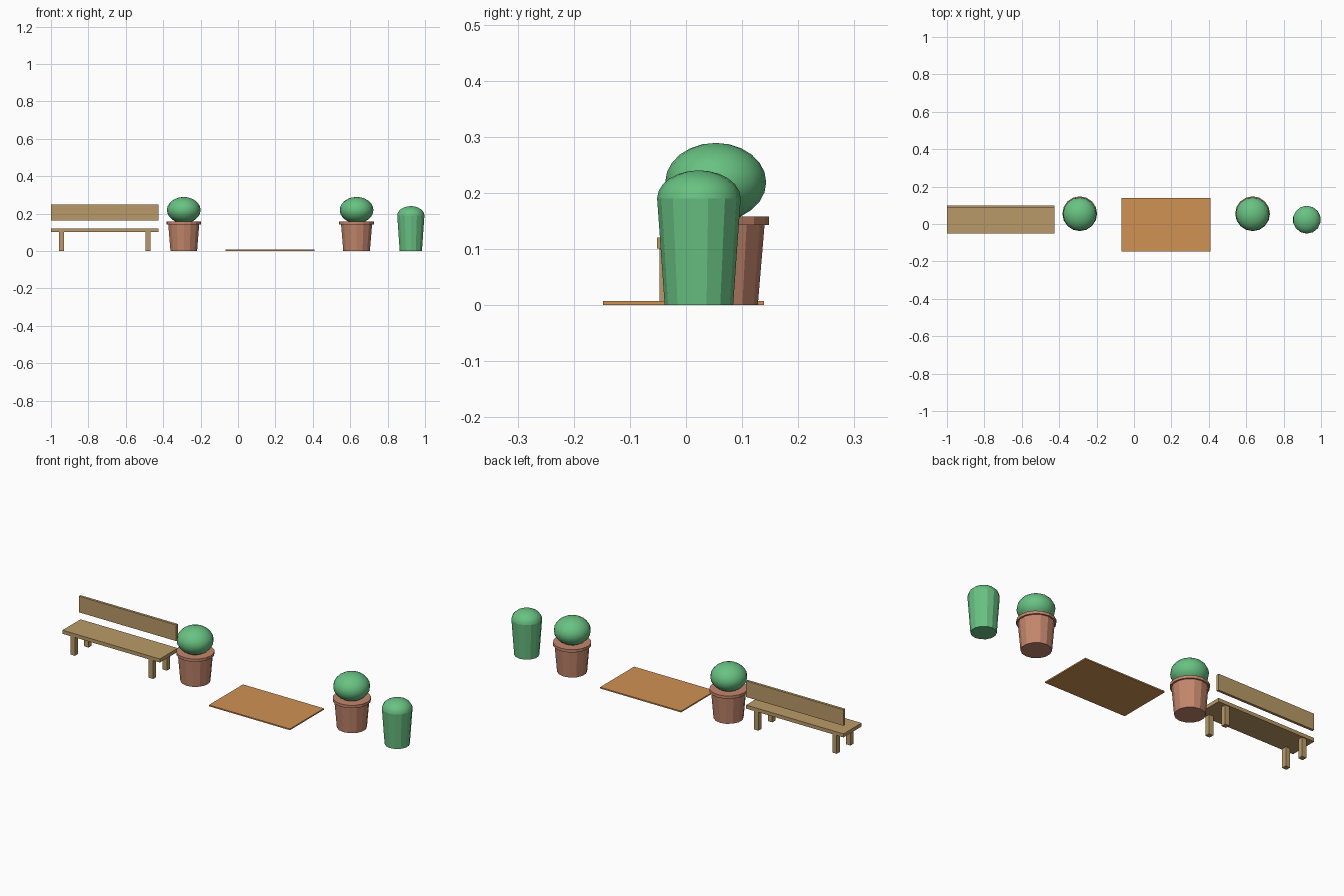
import bpy
from math import radians, sin, cos, tau

if "Cube" in bpy.data.objects:
    bpy.data.objects.remove(bpy.data.objects["Cube"])


def material(name, srgb):
    lin = [((c / 255 + 0.055) / 1.055) ** 2.4 for c in srgb] + [1]
    m = bpy.data.materials.new(name)
    m.use_nodes = True
    m.diffuse_color = lin
    m.node_tree.nodes["Principled BSDF"].inputs["Base Color"].default_value = lin
    return m


WOOD = material("bench wood", (186, 154, 104))
MAT = material("orange mat", (208, 146, 84))
CLAY = material("terracotta", (196, 134, 108))
GREEN = material("leaf green", (104, 194, 130))


def box(name, x, y, z, mat):
    """Box from (low, high) ranges on each axis."""
    bpy.ops.mesh.primitive_cube_add(size=1, location=[sum(r) / 2 for r in (x, y, z)])
    ob = bpy.context.object
    ob.name = name
    ob.scale = [r[1] - r[0] for r in (x, y, z)]
    ob.data.materials.append(mat)


def lathe(name, centre, profile, sides, mat, smooth=None):
    """Closed solid of revolution, profile of (radius, z) from bottom to top."""
    verts, faces = [], []
    for r, z in profile:
        for i in range(sides):
            a = tau * i / sides
            verts.append((r * sin(a), r * cos(a), z))
    for k in range(len(profile) - 1):
        for i in range(sides):
            j = (i + 1) % sides
            a, b = k * sides, (k + 1) * sides
            faces.append((a + j, a + i, b + i, b + j))
    faces.append(tuple(range(sides)))
    faces.append(tuple(reversed(range(len(verts) - sides, len(verts)))))
    me = bpy.data.meshes.new(name)
    me.from_pydata(verts, [], faces)
    ob = bpy.data.objects.new(name, me)
    bpy.context.collection.objects.link(ob)
    ob.location = (*centre, 0)
    me.materials.append(mat)
    if smooth:
        bpy.ops.object.select_all(action="DESELECT")
        ob.select_set(True)
        bpy.context.view_layer.objects.active = ob
        bpy.ops.object.shade_smooth_by_angle(angle=radians(smooth))


def ball(name, loc, scale, segments, rings):
    bpy.ops.mesh.primitive_uv_sphere_add(segments=segments, ring_count=rings, radius=1, location=loc)
    ob = bpy.context.object
    ob.name = name
    ob.scale = scale
    ob.data.materials.append(GREEN)
    bpy.ops.object.shade_smooth_by_angle(angle=radians(40))


# Bench: seat, floating backrest, four legs
BX, BY = -0.7125, 0.024
box("bench_seat", (-1, -0.425), (-0.052, 0.1), (0.101, 0.12), WOOD)
box("bench_backrest", (-1, -0.425), (0.086, 0.1), (0.163, 0.249), WOOD)
for sx, side in ((-1, "right"), (1, "left")):
    for sy, end in ((-1, "front"), (1, "back")):
        x, y = BX + sx * 0.231, BY + sy * 0.058
        box(f"bench_leg_{end}_{side}", (x - 0.013, x + 0.013), (y - 0.013, y + 0.013), (0, 0.101), WOOD)

# Potted bushes
for x, side in ((-0.29, "right"), (0.634, "left")):
    lathe(f"pot_{side}", (x, 0.055), [(0.073, 0), (0.085, 0.143)], 14, CLAY)
    lathe(f"pot_rim_{side}", (x, 0.055), [(0.093, 0.143), (0.093, 0.158)], 16, CLAY)
    ball(f"bush_{side}", (x, 0.053, 0.219), (0.09, 0.09, 0.07), 16, 12)

# Door mat
box("mat", (-0.068, 0.41), (-0.148, 0.139), (0, 0.007), MAT)

# Litter bin with domed lid
lathe("bin_body", (0.924, 0.023), [(0.061, 0), (0.0745, 0.19)], 14, GREEN)
dome = [(0.0745 * cos(radians(a)), 0.19 + 0.05 * sin(radians(a))) for a in (0, 15, 30, 45, 60, 75, 88)]
lathe("bin_lid", (0.924, 0.023), dome, 14, GREEN, 40)
